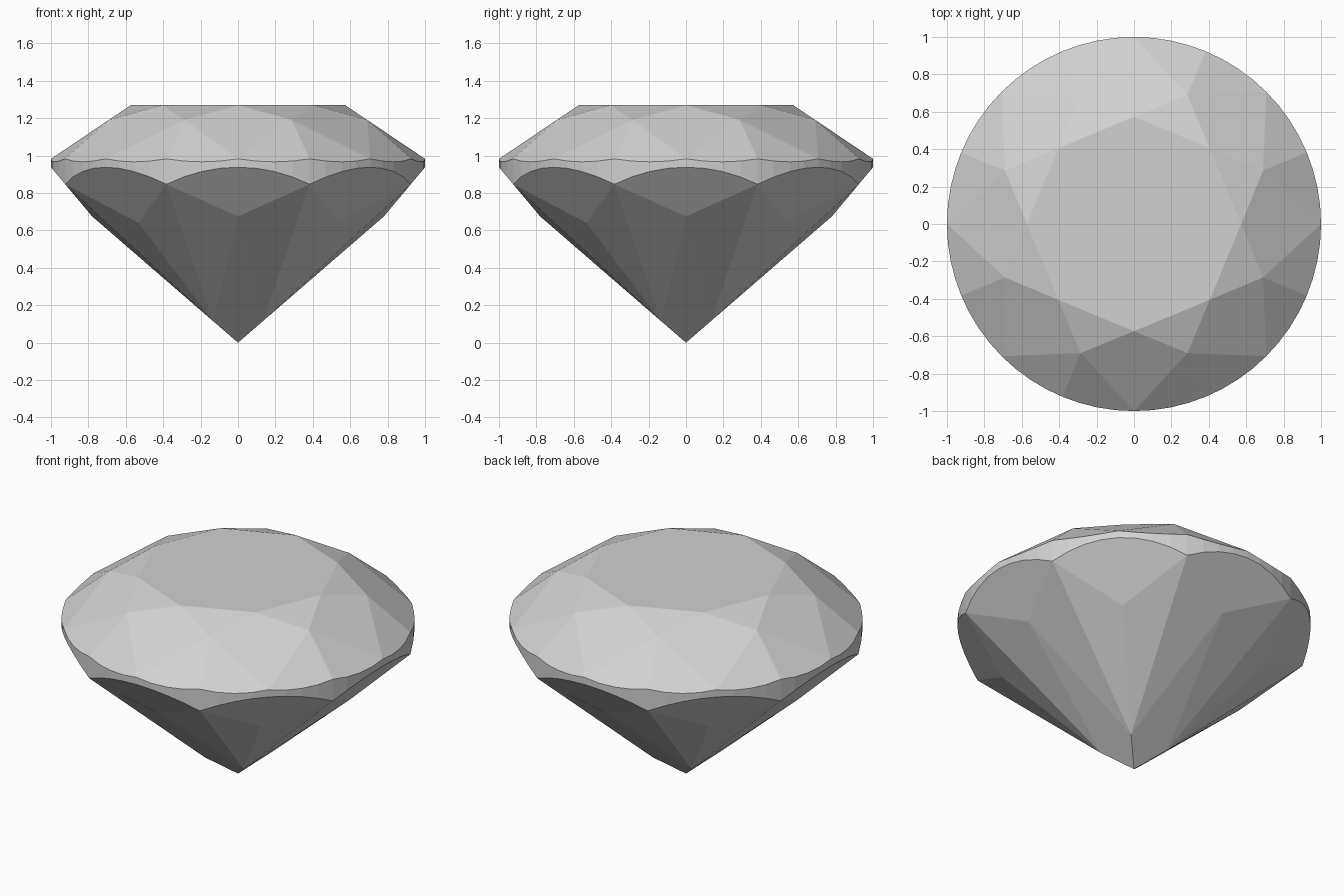
import bpy
import bmesh
from math import cos, sin, radians

cube = bpy.data.objects.get("Cube")
if cube:
    bpy.data.objects.remove(cube, do_unlink=True)

# Main proportions: heights, radii and facet slopes
TABLE_Z, TABLE_R = 1.27, 0.573
CROWN_Z = 0.983            # crown facet corners on the girdle
STAR_R = 0.747             # outer corners of the star facets
SCALLOP_Z, SCALLOP_SLOPE = 0.938, 1.195
CULET_SLOPE, CULET_R = 0.865, 0.19
SEGMENTS = 64

bm = bmesh.new()


def point(radius, degrees, z):
    a = radians(degrees)
    bm.verts.new((radius * cos(a), radius * sin(a), z))


def ring(count, radius, z, start=0):
    for i in range(count):
        point(radius, start + i * 360 / count, z)


def scallop_z(distance):
    """Height of a lower girdle facet at a distance along its direction."""
    return SCALLOP_Z - SCALLOP_SLOPE * (1 - distance)


# Crown: table octagon and the star corners lying on the kite facets
kite_slope = (TABLE_Z - CROWN_Z) / (1 - TABLE_R)
star_z = TABLE_Z - kite_slope * (STAR_R * cos(radians(22.5)) - TABLE_R)
ring(8, TABLE_R, TABLE_Z)
ring(8, STAR_R, star_z, 22.5)

# Girdle: scalloped upper and lower rims
half = cos(radians(11.25))
upper_slope = (star_z - CROWN_Z) / (half * (1 - STAR_R))
for i in range(SEGMENTS):
    angle = i * 360 / SEGMENTS
    upper = cos(radians(angle % 22.5 - 11.25))
    lower = cos(radians((angle + 22.5) % 45 - 22.5))
    point(1, angle, CROWN_Z - upper_slope * (upper - half))
    point(1, angle, scallop_z(lower))

# Pavilion: alternating facet corners, then the four-sided tip
ring(4, 0.78, scallop_z(0.78))
ring(4, 0.75, scallop_z(0.75), 45)
ring(4, CULET_R, CULET_SLOPE * CULET_R * cos(radians(45)), 45)
point(0, 0, 0)

# Wrap the corners in flat facets and merge coplanar triangles
hull = bmesh.ops.convex_hull(bm, input=bm.verts[:])
loose = [v for v in bm.verts if not v.link_faces]
bmesh.ops.delete(bm, geom=loose, context='VERTS')
bmesh.ops.dissolve_limit(bm, angle_limit=radians(0.8),
                         verts=bm.verts[:], edges=bm.edges[:])
bmesh.ops.recalc_face_normals(bm, faces=bm.faces[:])
for face in bm.faces:
    face.smooth = False

mesh = bpy.data.meshes.new("cut_gem")
bm.to_mesh(mesh)
bm.free()
gem = bpy.data.objects.new("cut_gem", mesh)
bpy.context.collection.objects.link(gem)

# Single pale grey material
grey = bpy.data.materials.new("pale_grey")
grey.use_nodes = True
colour = (0.64, 0.64, 0.64, 1)
grey.diffuse_color = colour
grey.node_tree.nodes["Principled BSDF"].inputs["Base Color"].default_value = colour
mesh.materials.append(grey)
